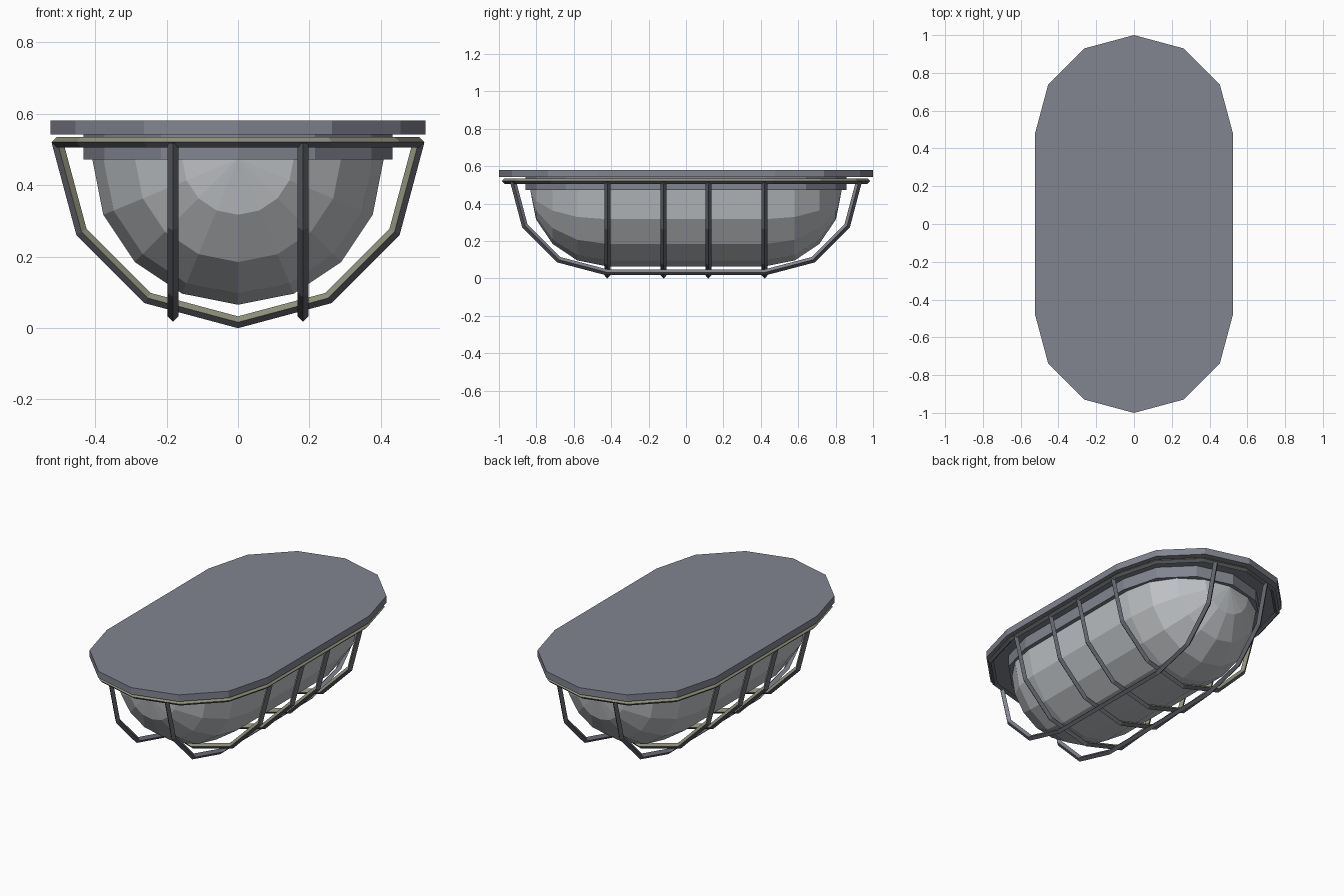
import bpy, math
from mathutils import Vector

if "Cube" in bpy.data.objects:
    bpy.data.objects.remove(bpy.data.objects["Cube"])


def material(name, rgb):
    m = bpy.data.materials.new(name)
    m.diffuse_color = (*rgb, 1)
    m.use_nodes = True
    m.node_tree.nodes["Principled BSDF"].inputs["Base Color"].default_value = m.diffuse_color
    return m


GREY = material("grey_metal", (0.225, 0.235, 0.28))
DARK = material("dark_steel", (0.12, 0.125, 0.145))
OLIVE = material("olive_metal", (0.28, 0.28, 0.205))
GLASS = material("pale_glass", (0.52, 0.54, 0.56))


def make(name, verts, faces, mats, idx=None):
    me = bpy.data.meshes.new(name)
    me.from_pydata([tuple(v) for v in verts], [], faces)
    for m in mats:
        me.materials.append(m)
    if idx:
        for p, i in zip(me.polygons, idx):
            p.material_index = i
    me.update()
    ob = bpy.data.objects.new(name, me)
    bpy.context.collection.objects.link(ob)
    return ob


def stadium(r, cy, n=6):
    """Long outline with two faceted round ends, counter-clockwise."""
    pts = []
    for s in (1, -1):
        for i in range(n + 1):
            a = math.pi * i / n
            pts.append((s * r * math.cos(a), s * (cy + r * math.sin(a))))
    return pts


def slab(name, r, cy, z0, z1, mat):
    o = stadium(r, cy)
    n = len(o)
    verts = [(x, y, z) for z in (z0, z1) for x, y in o]
    faces = [(i, (i + 1) % n, n + (i + 1) % n, n + i) for i in range(n)]
    faces += [tuple(range(n - 1, -1, -1)), tuple(range(n, 2 * n))]
    make(name, verts, faces, [mat])


def rod(name, path, side, r, mats, upper_rule=False, closed=False):
    """Mitred diamond-section rod along a flat path; side = path plane normal."""
    P = [Vector(p) for p in path]
    b = Vector(side)
    n = len(P)
    verts = []
    for i, p in enumerate(P):
        a = P[i - 1] if (i or closed) else None
        c = P[(i + 1) % n] if (i < n - 1 or closed) else None
        d1 = (p - a).normalized() if a is not None else (c - p).normalized()
        d2 = (c - p).normalized() if c is not None else d1
        n1, n2 = d1.cross(b), d2.cross(b)
        m = (n1 + n2).normalized()
        m /= m.dot(n1)
        # corners: outer, side+, inner, side-
        verts += [p + m * r, p + b * r, p - m * r, p - b * r]
    faces, idx = [], []
    for i in range(n if closed else n - 1):
        j = (i + 1) % n
        for k in range(4):
            l = (k + 1) % 4
            faces.append((4 * i + k, 4 * j + k, 4 * j + l, 4 * i + l))
            inner = k in (0, 1) if upper_rule else k in (1, 2)
            idx.append(1 if inner else 0)
    if not closed:
        e = 4 * (n - 1)
        faces += [(0, 1, 2, 3), (e + 3, e + 2, e + 1, e)]
        idx += [0, 0]
    make(name, verts, faces, mats, idx)


# Mounting plate and lens collar
slab("mounting_plate", 0.525, 0.475, 0.544, 0.584, GREY)
slab("lens_collar", 0.432, 0.426, 0.475, 0.544, GREY)

# Glass lens: lower half of a capsule lying along y
R, CY, CZ, S = 0.408, 0.425, 0.476, 8
rings = [(-CY - R * math.cos(math.pi / 8 * i), R * math.sin(math.pi / 8 * i)) for i in range(1, 5)]
rings += [(-y, r) for y, r in reversed(rings)]
verts = [(r * math.cos(math.pi * k / S), y, CZ - r * math.sin(math.pi * k / S))
         for y, r in rings for k in range(S + 1)]
W = S + 1
faces = [(i * W + k, i * W + k + 1, (i + 1) * W + k + 1, (i + 1) * W + k)
         for i in range(len(rings) - 1) for k in range(S)]
front, back, last = len(verts), len(verts) + 1, (len(rings) - 1) * W
verts += [(0, -CY - R, CZ), (0, CY + R, CZ)]
faces += [(front, k + 1, k) for k in range(S)]
faces += [(back, last + k, last + k + 1) for k in range(S)]
make("glass_lens", verts, faces, [GLASS])

# Guard rim
rod("guard_rim", [(x, y, 0.523) for x, y in stadium(0.507, 0.463)], (0, 0, 1),
    0.015, [DARK, OLIVE], upper_rule=True, closed=True)

# Cross hoops
for i, y in enumerate((-0.42, -0.12, 0.12, 0.42)):
    path = [(-0.506 * math.cos(math.pi * k / 6), y, 0.525 - 0.506 * math.sin(math.pi * k / 6))
            for k in range(7)]
    rod(f"cross_hoop_{i + 1}", path, (0, -1, 0), 0.016, [DARK, OLIVE])

# Lengthwise bars
half = [(-0.925, 0.523), (-0.862, 0.285), (-0.68, 0.103), (-0.425, 0.036)]
prof = half + [(-y, z) for y, z in reversed(half)]
for name, x in (("left_long_bar", -0.182), ("right_long_bar", 0.182)):
    rod(name, [(x, y, z) for y, z in prof], (1, 0, 0), 0.016, [DARK, GREY])

# Consistent outward normals and grounding at z = 0
import bmesh
for ob in bpy.context.collection.objects:
    bm = bmesh.new()
    bm.from_mesh(ob.data)
    bmesh.ops.recalc_face_normals(bm, faces=bm.faces)
    bm.to_mesh(ob.data)
    bm.free()
    ob.location.z = -0.003
